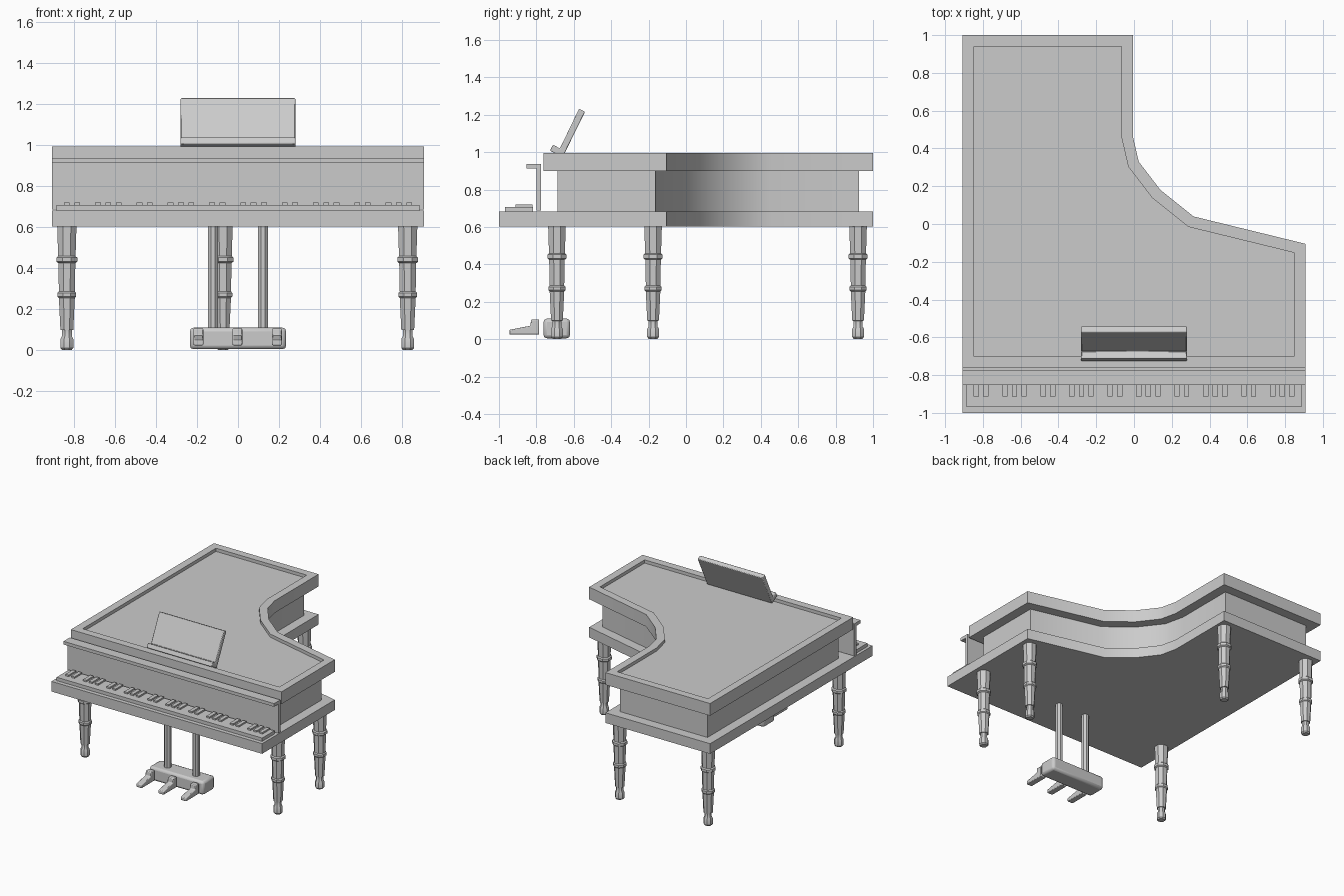
import bpy
import bmesh
import math
from mathutils import Vector

if "Cube" in bpy.data.objects:
    bpy.data.objects.remove(bpy.data.objects["Cube"], do_unlink=True)

grey = bpy.data.materials.new("plain grey")
grey.use_nodes = True
GREY = (0.6, 0.6, 0.6, 1)
grey.diffuse_color = GREY
grey.node_tree.nodes["Principled BSDF"].inputs["Base Color"].default_value = GREY


def finish(name, bm, bevel=0):
    """Turn a bmesh into a named, shaded object."""
    bmesh.ops.recalc_face_normals(bm, faces=bm.faces)
    mesh = bpy.data.meshes.new(name)
    bm.to_mesh(mesh)
    bm.free()
    mesh.materials.append(grey)
    obj = bpy.data.objects.new(name, mesh)
    bpy.context.collection.objects.link(obj)
    if bevel:
        mod = obj.modifiers.new("rounded edges", "BEVEL")
        mod.width = bevel
        mod.segments = 2
    bpy.ops.object.select_all(action="DESELECT")
    obj.select_set(True)
    bpy.context.view_layer.objects.active = obj
    bpy.ops.object.shade_smooth_by_angle(angle=math.radians(30))
    return obj


def prism(points, lo, hi, along="z"):
    """Extrude a flat outline: (x, y) along z, or (y, z) along x."""
    bm = bmesh.new()
    place = (lambda a, b: (a, b, lo)) if along == "z" else (lambda a, b: (lo, a, b))
    face = bm.faces.new([bm.verts.new(place(a, b)) for a, b in points])
    grown = bmesh.ops.extrude_face_region(bm, geom=[face], use_keep_orig=True)
    shift = Vector((0, 0, hi - lo)) if along == "z" else Vector((hi - lo, 0, 0))
    verts = [g for g in grown["geom"] if isinstance(g, bmesh.types.BMVert)]
    bmesh.ops.translate(bm, verts=verts, vec=shift)
    bmesh.ops.recalc_face_normals(bm, faces=bm.faces)
    return bm


def add_box(bm, x, y, z):
    """Add a box given its (low, high) range on each axis."""
    new = bmesh.ops.create_cube(bm, size=1)["verts"]
    for v in new:
        v.co = [r[0] if c < 0 else r[1] for c, r in zip(v.co, (x, y, z))]


def inset(points, d):
    """Offset a counter-clockwise outline inward with mitred corners."""
    result = []
    for i, p in enumerate(points):
        p, before, after = Vector(p), Vector(points[i - 1]), Vector(points[(i + 1) % len(points)])
        e1, e2 = (p - before).normalized(), (after - p).normalized()
        n1, n2 = Vector((-e1.y, e1.x)), Vector((-e2.y, e2.x))
        result.append(tuple(p + (n1 + n2) * d / (1 + n1.dot(n2))))
    return result


def turned(bm, profile, x, y, sides=8):
    """Add a faceted turned post from (radius, z) pairs."""
    rings = []
    for r, z in profile:
        angles = [math.tau * (i + 0.5) / sides for i in range(sides)]
        rings.append([bm.verts.new((x + r * math.cos(a), y + r * math.sin(a), z)) for a in angles])
    for low, high in zip(rings, rings[1:]):
        for i in range(sides):
            j = (i + 1) % sides
            bm.faces.new((low[i], low[j], high[j], high[i]))
    bm.faces.new(rings[0][::-1])
    bm.faces.new(rings[-1])


# Plan of the case: straight bass side, curved treble side
W = 0.908
curve = [(W, -0.105), (0.315, 0.04), (0.14, 0.18), (0.025, 0.33), (-0.005, 0.46), (-0.005, 1), (-W, 1)]
lid_plan = [(-W, -0.762), (W, -0.762)] + curve
base_plan = [(-W, -1), (W, -1)] + curve

finish("base_board", prism(base_plan, 0.603, 0.682))
finish("case_body", prism(inset(lid_plan, 0.075), 0.68, 0.91))

# Lid with a sunken top panel
bm = prism(lid_plan, 0.90, 0.995)
top = max(bm.faces, key=lambda f: f.calc_center_median().z)
bmesh.ops.inset_region(bm, faces=[top], thickness=0.06, use_even_offset=True)
bmesh.ops.inset_region(bm, faces=[top], thickness=0)
for v in top.verts:
    v.co.z -= 0.025
finish("lid", bm)

# Upright board behind the keys with its overhanging lip
fall = [(-0.775, 0.687), (-0.775, 0.938), (-0.852, 0.938), (-0.852, 0.913), (-0.80, 0.913), (-0.80, 0.687)]
finish("fallboard", prism(fall, -W, W, "x"))

# Keyboard: one white key bed, black keys in groups of two and three
bm = bmesh.new()
add_box(bm, (-0.886, 0.886), (-0.968, -0.818), (0.675, 0.708))
finish("white_keys", bm)
bm = bmesh.new()
pitch = 1.772 / 35
for octave in range(5):
    for step in (1, 2, 4, 5, 6):
        x = -0.886 + pitch * (octave * 7 + step)
        add_box(bm, (x - 0.014, x + 0.014), (-0.912, -0.822), (0.70, 0.72))
finish("black_keys", bm)

# Tilted music stand with its ledge
stand = [(-0.727, 1.008), (-0.711, 1.04), (-0.674, 1.02), (-0.572, 1.232), (-0.540, 1.216), (-0.660, 0.972)]
finish("music_stand", prism(stand, -0.28, 0.28, "x"), bevel=0.005)

# Five turned legs
leg = [(0.026, 0.002), (0.034, 0.012), (0.034, 0.055), (0.026, 0.068), (0.026, 0.098), (0.034, 0.10),
       (0.042, 0.255), (0.049, 0.262), (0.049, 0.28), (0.042, 0.287), (0.045, 0.425),
       (0.055, 0.432), (0.055, 0.452), (0.046, 0.459), (0.051, 0.61)]
places = {"front_right": (-0.835, -0.69), "front_left": (0.828, -0.69), "middle_left": (0.828, -0.176),
          "back_right": (-0.835, 0.92), "back_middle": (-0.073, 0.92)}
for where, (x, y) in places.items():
    bm = bmesh.new()
    turned(bm, leg, x, y)
    finish(where + "_leg", bm)

# Pedal box hung on two rods, with three pedals
bm = bmesh.new()
add_box(bm, (-0.235, 0.235), (-0.762, -0.62), (0.005, 0.11))
finish("pedal_box", bm, bevel=0.018)
for side, x in (("right", -0.122), ("left", 0.122)):
    bm = bmesh.new()
    turned(bm, [(0.027, 0.09), (0.027, 0.61)], x, -0.69)
    finish(side + "_pedal_rod", bm)
pedal = [(-0.945, 0.024), (-0.785, 0.024), (-0.785, 0.106), (-0.828, 0.106), (-0.832, 0.072), (-0.945, 0.05)]
for side, x in (("right", -0.193), ("middle", -0.003), ("left", 0.19)):
    finish(side + "_pedal", prism(pedal, x - 0.024, x + 0.024, "x"), bevel=0.005)
